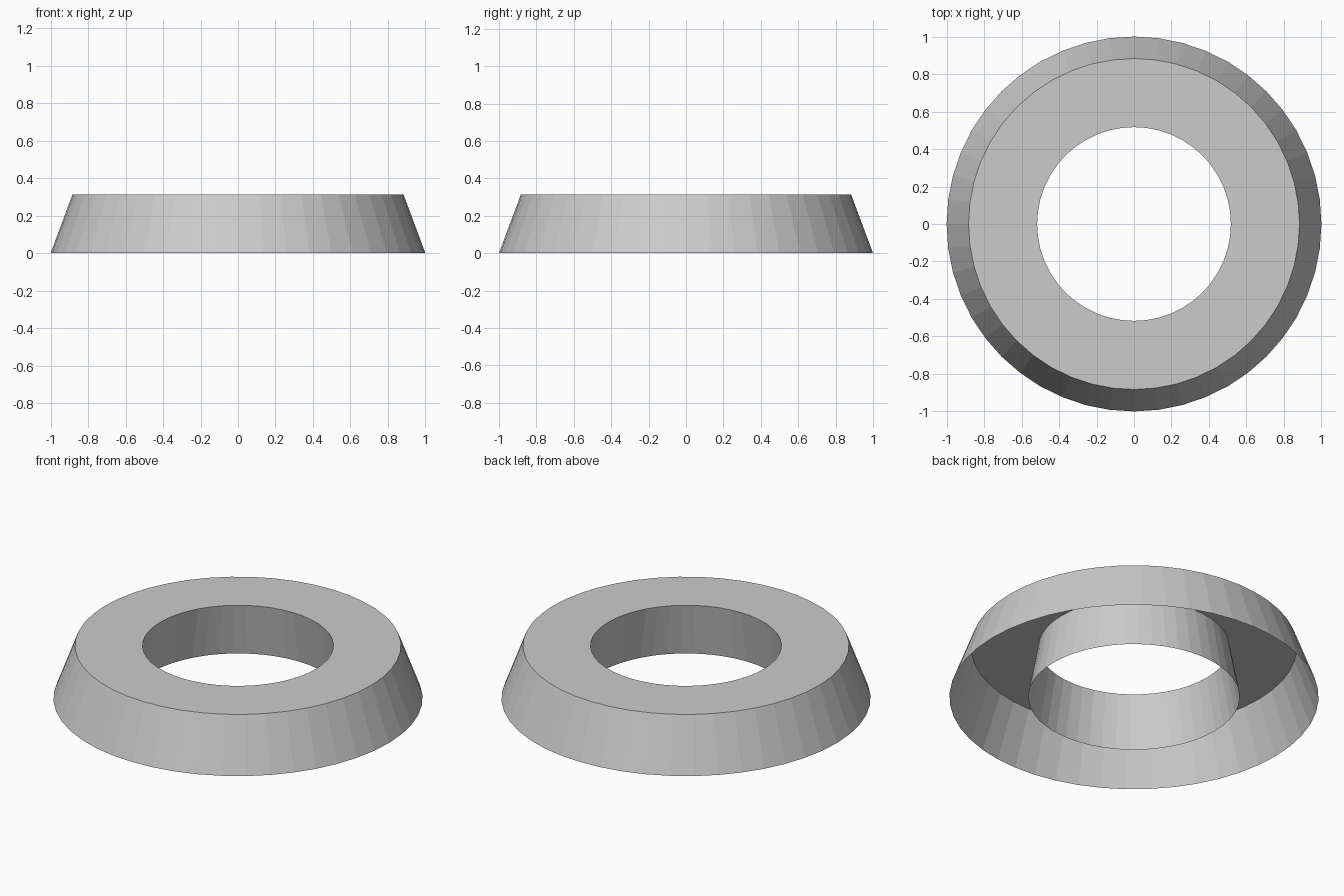
import bpy, bmesh
from math import cos, sin, pi

if "Cube" in bpy.data.objects:
    bpy.data.objects.remove(bpy.data.objects["Cube"])

SIDES = 48
# Open-bottomed shell: outer wall, flat top, inner wall (radius, height)
PROFILE = [(1.0, 0.0), (0.883, 0.314), (0.517, 0.314), (0.573, 0.0)]

bm = bmesh.new()
rings = [[bm.verts.new((r * cos(2 * pi * i / SIDES), r * sin(2 * pi * i / SIDES), z))
          for i in range(SIDES)] for r, z in PROFILE]

# Skin neighbouring rings with flat quads, leaving the underside open
for a, b in zip(rings, rings[1:]):
    for i in range(SIDES):
        j = (i + 1) % SIDES
        bm.faces.new((a[i], a[j], b[j], b[i]))

mesh = bpy.data.meshes.new("tapered_ring")
bm.to_mesh(mesh)
bm.free()
ring = bpy.data.objects.new("tapered_ring", mesh)
bpy.context.collection.objects.link(ring)
